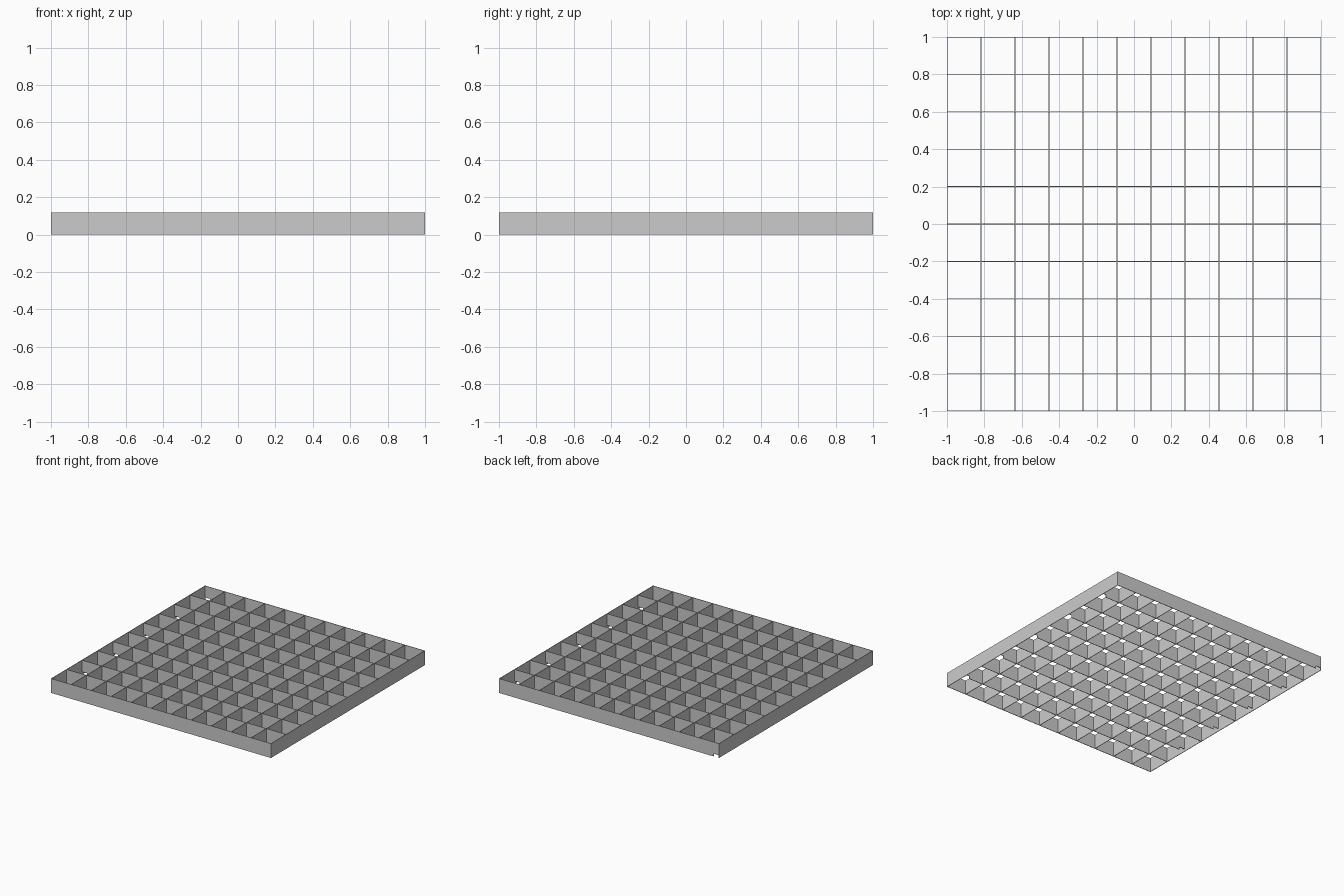
import bpy
import bmesh
from mathutils import Vector

cube = bpy.data.objects.get("Cube")
if cube:
    bpy.data.objects.remove(cube, do_unlink=True)

HALF, HEIGHT, THICK = 1.0, 0.118, 0.004
COLUMNS, ROWS = 11, 10
NOTCH_W, NOTCH_H = 0.05, 0.022

grey = bpy.data.materials.new("plain grey")
grey.use_nodes = True
colour = (0.6, 0.6, 0.6, 1)
grey.diffuse_color = colour
grey.node_tree.nodes["Principled BSDF"].inputs["Base Color"].default_value = colour


def add_slat(name, outline, along, across, offset):
    """Extrude a flat outline (distance along, height) into a thin upright slat."""
    bm = bmesh.new()
    start = across * (offset - THICK / 2)
    face = bm.faces.new([bm.verts.new(along * u + start + Vector((0, 0, z)))
                         for u, z in outline])
    grown = bmesh.ops.extrude_face_region(bm, geom=[face])
    moved = [v for v in grown["geom"] if isinstance(v, bmesh.types.BMVert)]
    bmesh.ops.translate(bm, verts=moved, vec=across * THICK)
    bmesh.ops.recalc_face_normals(bm, faces=bm.faces)
    mesh = bpy.data.meshes.new(name)
    bm.to_mesh(mesh)
    bm.free()
    mesh.materials.append(grey)
    bpy.context.collection.objects.link(bpy.data.objects.new(name, mesh))


def position(i, count):
    """Evenly spaced slat centres, with the outer slats flush to the edge."""
    edge = HALF - THICK / 2
    return max(-edge, min(edge, -HALF + 2 * HALF * i / count))


X, Y = Vector((1, 0, 0)), Vector((0, 1, 0))
plain = [(-HALF, 0), (HALF, 0), (HALF, HEIGHT), (-HALF, HEIGHT)]

# Slats running front to back
for i in range(COLUMNS + 1):
    add_slat(f"lengthwise_slat_{i}", plain, Y, X, position(i, COLUMNS))

# Slats running side to side, with a small bottom notch at alternating ends
for i in range(ROWS + 1):
    side = -1 if i % 2 == 0 else 1
    inner = side * (HALF - NOTCH_W)
    # The notch leaves the lengthwise edge slat whole
    notched = [(-side * HALF, 0), (inner, 0), (inner, NOTCH_H),
               (side * HALF, NOTCH_H), (side * HALF, HEIGHT),
               (-side * HALF, HEIGHT)]
    add_slat(f"crosswise_slat_{i}", notched if i else plain, X, Y,
             position(i, ROWS))
